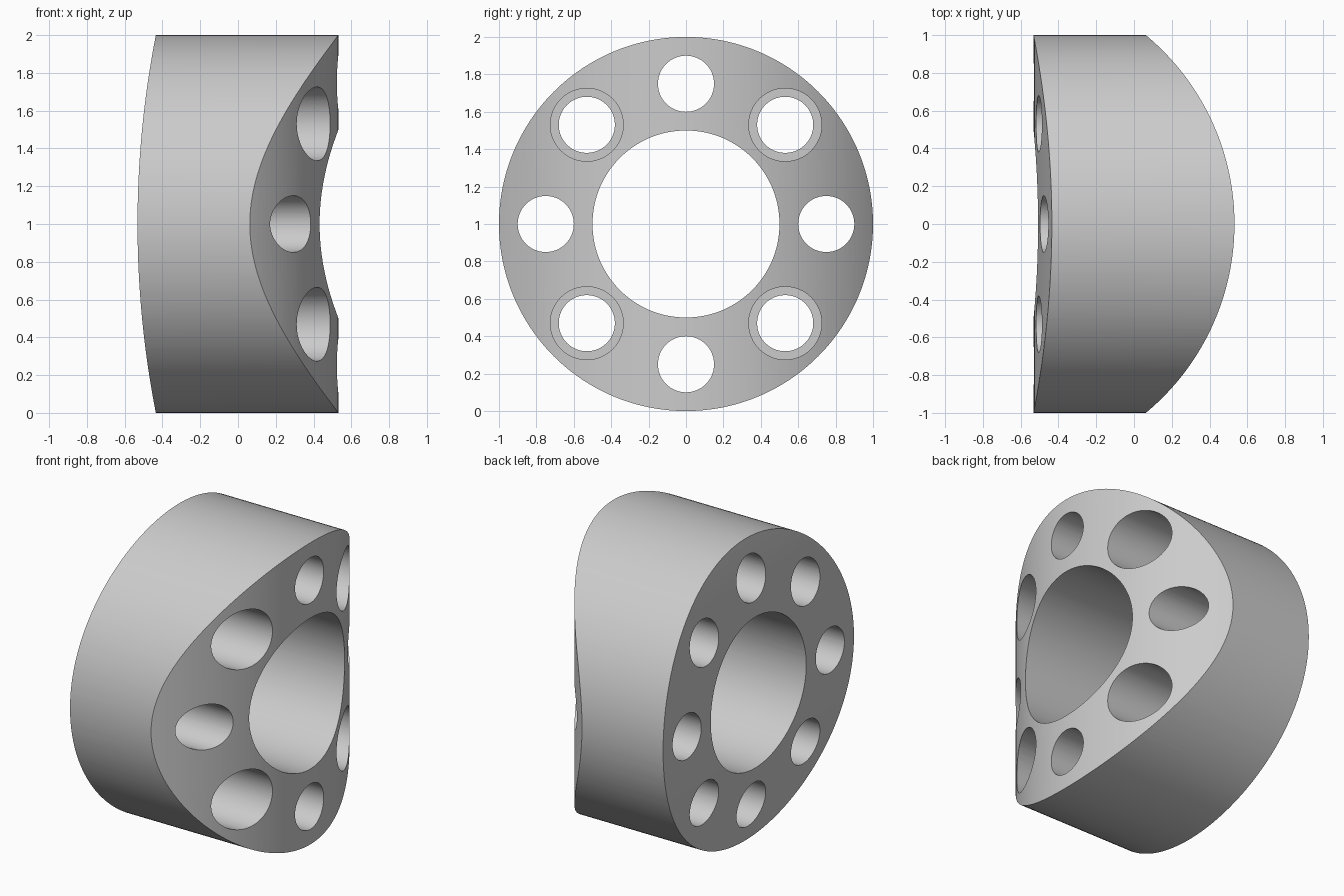
import bpy
import math
from mathutils import Vector

if "Cube" in bpy.data.objects:
    bpy.data.objects.remove(bpy.data.objects["Cube"], do_unlink=True)

HALF = 0.532          # half thickness along x
AXIS_TURN = {"x": (0, math.pi / 2, 0), "y": (math.pi / 2, 0, 0), "z": (0, 0, 0)}

grey = bpy.data.materials.new("plain grey")
grey.use_nodes = True
colour = (0.6, 0.6, 0.6, 1)
grey.diffuse_color = colour
grey.node_tree.nodes["Principled BSDF"].inputs["Base Color"].default_value = colour


def cylinder(name, radius, length, centre, axis="x", sides=96):
    bpy.ops.mesh.primitive_cylinder_add(
        vertices=sides, radius=radius, depth=length,
        location=centre, rotation=AXIS_TURN[axis])
    ob = bpy.context.object
    ob.name = name
    bpy.ops.object.transform_apply(location=True, rotation=True, scale=True)
    ob.data.materials.append(grey)
    return ob


def combine(body, tool, operation):
    """Apply a boolean to the body and discard the cutter."""
    mod = body.modifiers.new("cut", "BOOLEAN")
    mod.operation = operation
    mod.solver = "EXACT"
    mod.object = tool
    bpy.context.view_layer.objects.active = body
    bpy.ops.object.modifier_apply(modifier=mod.name)
    bpy.data.objects.remove(tool, do_unlink=True)


# Round blank lying along x
body = cylinder("spacer_ring", 1, 1.4, (0, 0, 1), sides=192)

# Gently domed end on -x, strongly domed end on +x
combine(body, cylinder("left_dome", 5.2, 4, (5.2 - HALF, 0, 1), "y", 640), "INTERSECT")
combine(body, cylinder("right_dome", 1.3, 4, (HALF - 1.3, 0, 1), "z", 256), "INTERSECT")

# Central bore
combine(body, cylinder("bore", 0.5, 3, (0, 0, 1), sides=128), "DIFFERENCE")

# Eight bolt holes, every second one counterbored from +x
for i in range(8):
    a = i * math.pi / 4
    spot = Vector((0, 0.75 * math.cos(a), 1 + 0.75 * math.sin(a)))
    combine(body, cylinder("bolt_hole", 0.15, 3, spot, sides=64), "DIFFERENCE")
    if i % 2:
        floor = -0.14
        centre = spot + Vector((floor + 0.5, 0, 0))
        combine(body, cylinder("counterbore", 0.195, 1, centre, sides=64), "DIFFERENCE")

# One material, smooth walls with sharp rims
body.data.materials.clear()
body.data.materials.append(grey)
for face in body.data.polygons:
    face.material_index = 0
bpy.ops.object.select_all(action="DESELECT")
body.select_set(True)
bpy.context.view_layer.objects.active = body
bpy.ops.object.shade_smooth_by_angle(angle=math.radians(25))
